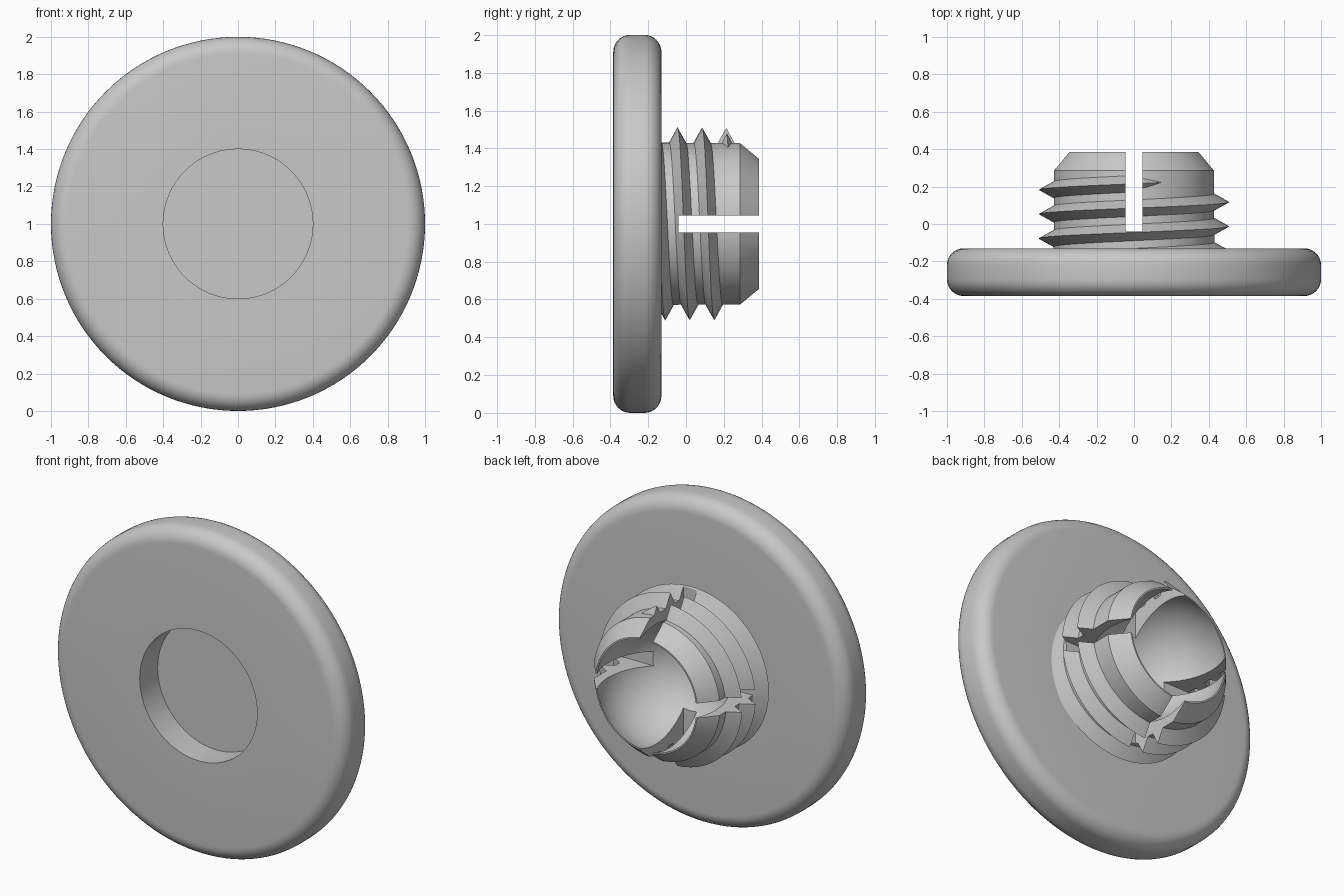
import bpy, bmesh
from math import sin, cos, pi, radians, sqrt
from mathutils import Vector

if "Cube" in bpy.data.objects:
    bpy.data.objects.remove(bpy.data.objects["Cube"])

grey = bpy.data.materials.new("plain_grey")
grey.use_nodes = True
grey.diffuse_color = (0.58, 0.58, 0.58, 1)
grey.node_tree.nodes["Principled BSDF"].inputs["Base Color"].default_value = (0.58, 0.58, 0.58, 1)

CENTRE = Vector((0, 0, 1))


def make_object(name, bm):
    bmesh.ops.remove_doubles(bm, verts=bm.verts, dist=1e-5)
    bmesh.ops.recalc_face_normals(bm, faces=bm.faces)
    mesh = bpy.data.meshes.new(name)
    bm.to_mesh(mesh)
    bm.free()
    mesh.materials.append(grey)
    obj = bpy.data.objects.new(name, mesh)
    bpy.context.collection.objects.link(obj)
    return obj


def arc(r0, y0, radius, start, end, steps):
    """Points (radius, depth) along an arc, angles in degrees."""
    angles = [radians(start + (end - start) * i / steps) for i in range(steps + 1)]
    return [(r0 + radius * cos(a), y0 + radius * sin(a)) for a in angles]


def lathe(name, profile, steps=128):
    bm = bmesh.new()
    verts = [bm.verts.new((r, y, 1)) for r, y in profile]
    edges = [bm.edges.new(pair) for pair in zip(verts, verts[1:])]
    bmesh.ops.spin(bm, geom=verts + edges, cent=CENTRE, axis=(0, 1, 0),
                   angle=2 * pi, steps=steps, use_merge=True)
    return make_object(name, bm)


# Body: recessed front, rounded flange, chamfered plug, spherical socket
FRONT, BACK, RIM, FILLET = -0.385, -0.13, 0.385, 0.09
SOCKET_Y, SOCKET_R = 0.232, 0.372
rim_r = sqrt(SOCKET_R ** 2 - (RIM - SOCKET_Y) ** 2)
profile = [(0, -0.21), (0.4, -0.21), (0.4, FRONT)]
profile += arc(1 - FILLET, FRONT + FILLET, FILLET, -90, 0, 8)
profile += arc(1 - FILLET, BACK - FILLET, FILLET, 0, 90, 8)
profile += [(0.43, BACK), (0.43, 0.285), (0.348, RIM)]
for i in range(21):
    y = RIM - SOCKET_Y
    a = (1 - i / 20) * (pi / 2 + sin(y / SOCKET_R)) - pi / 2
    profile.append((SOCKET_R * cos(a), SOCKET_Y + SOCKET_R * sin(a)))
profile[-21] = (rim_r, RIM)
profile[-1] = (0, SOCKET_Y - SOCKET_R)
body = lathe("flange_and_plug", profile)

# Helical thread with a tapered end
PITCH, TURNS, END, TAPER = 0.13, 3.05, radians(23), radians(26)
bm = bmesh.new()
start, steps = -2 * pi * TURNS, 300
rings = []
for i in range(steps + 1):
    a = start + (END - start) * i / steps
    f = max(0.02, min(1, (END - a) / TAPER))
    y = 0.215 + PITCH * a / (2 * pi)
    section = [(0.42, -0.05 * f), (0.42 + 0.09 * f, 0), (0.42, 0.05 * f)]
    rings.append([bm.verts.new((r * sin(a), y + dy, 1 + r * cos(a))) for r, dy in section])
for p, q in zip(rings, rings[1:]):
    for k in range(3):
        n = (k + 1) % 3
        bm.faces.new((p[k], p[n], q[n], q[k]))
bm.faces.new(rings[0])
bm.faces.new(rings[-1][::-1])
thread = make_object("screw_thread", bm)


# Crossed slots cut through plug and thread
def box(name, size, location):
    bm = bmesh.new()
    bmesh.ops.create_cube(bm, size=1)
    bmesh.ops.scale(bm, vec=size, verts=bm.verts)
    bmesh.ops.translate(bm, vec=location, verts=bm.verts)
    obj = make_object(name, bm)
    obj.hide_render = True
    return obj


cutters = [box("slot_cutter", size, (0, 0.26, 1))
           for size in ((0.09, 0.6, 1.4), (1.4, 0.6, 0.09))]
for obj in (body, thread):
    bpy.ops.object.select_all(action="DESELECT")
    obj.select_set(True)
    bpy.context.view_layer.objects.active = obj
    for cutter in cutters:
        mod = obj.modifiers.new("slot", "BOOLEAN")
        mod.operation, mod.solver, mod.object = "DIFFERENCE", "EXACT", cutter
        bpy.ops.object.modifier_apply(modifier=mod.name)
    bpy.ops.object.shade_smooth_by_angle(angle=radians(25))
for cutter in cutters:
    bpy.data.objects.remove(cutter)
